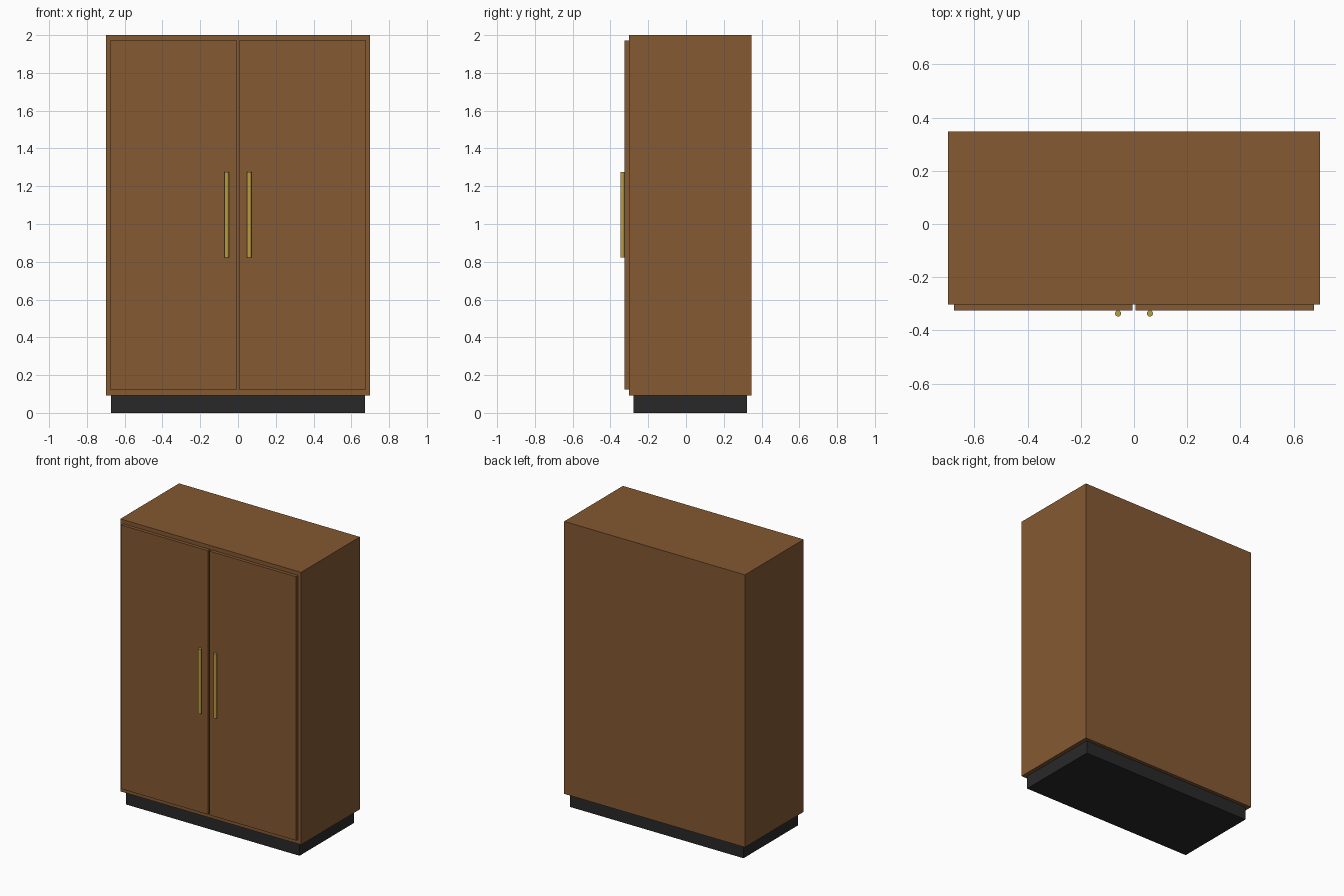
import bpy

if "Cube" in bpy.data.objects:
    bpy.data.objects.remove(bpy.data.objects["Cube"])


def material(name, rgb):
    m = bpy.data.materials.new(name)
    m.diffuse_color = (*rgb, 1)
    m.use_nodes = True
    m.node_tree.nodes["Principled BSDF"].inputs["Base Color"].default_value = m.diffuse_color
    return m


wood = material("wood", (0.23, 0.10, 0.032))
black = material("black", (0.022, 0.022, 0.023))
brass = material("brass", (0.50, 0.34, 0.05))


def box(name, lo, hi, mat):
    bpy.ops.mesh.primitive_cube_add(size=1, location=[(a + b) / 2 for a, b in zip(lo, hi)])
    ob = bpy.context.object
    ob.name = name
    ob.scale = [b - a for a, b in zip(lo, hi)]
    bpy.ops.object.transform_apply(location=False, rotation=False, scale=True)
    ob.data.materials.append(mat)
    return ob


# Recessed plinth and cabinet body
box("plinth", (-0.672, -0.279, 0), (0.672, 0.324, 0.093), black)
box("cabinet_body", (-0.70, -0.302, 0.093), (0.70, 0.348, 2.0), wood)

# Pair of doors with bar handles
for side, s in (("left", -1), ("right", 1)):
    x0, x1 = sorted((s * 0.0065, s * 0.677))
    box(side + "_door", (x0, -0.325, 0.125), (x1, -0.302, 1.972), wood)

    bpy.ops.mesh.primitive_cylinder_add(vertices=16, radius=0.0115, depth=0.451,
                                        location=(s * 0.06, -0.3365, 1.049))
    handle = bpy.context.object
    handle.name = side + "_handle"
    handle.data.materials.append(brass)
    bpy.ops.object.shade_smooth_by_angle()
